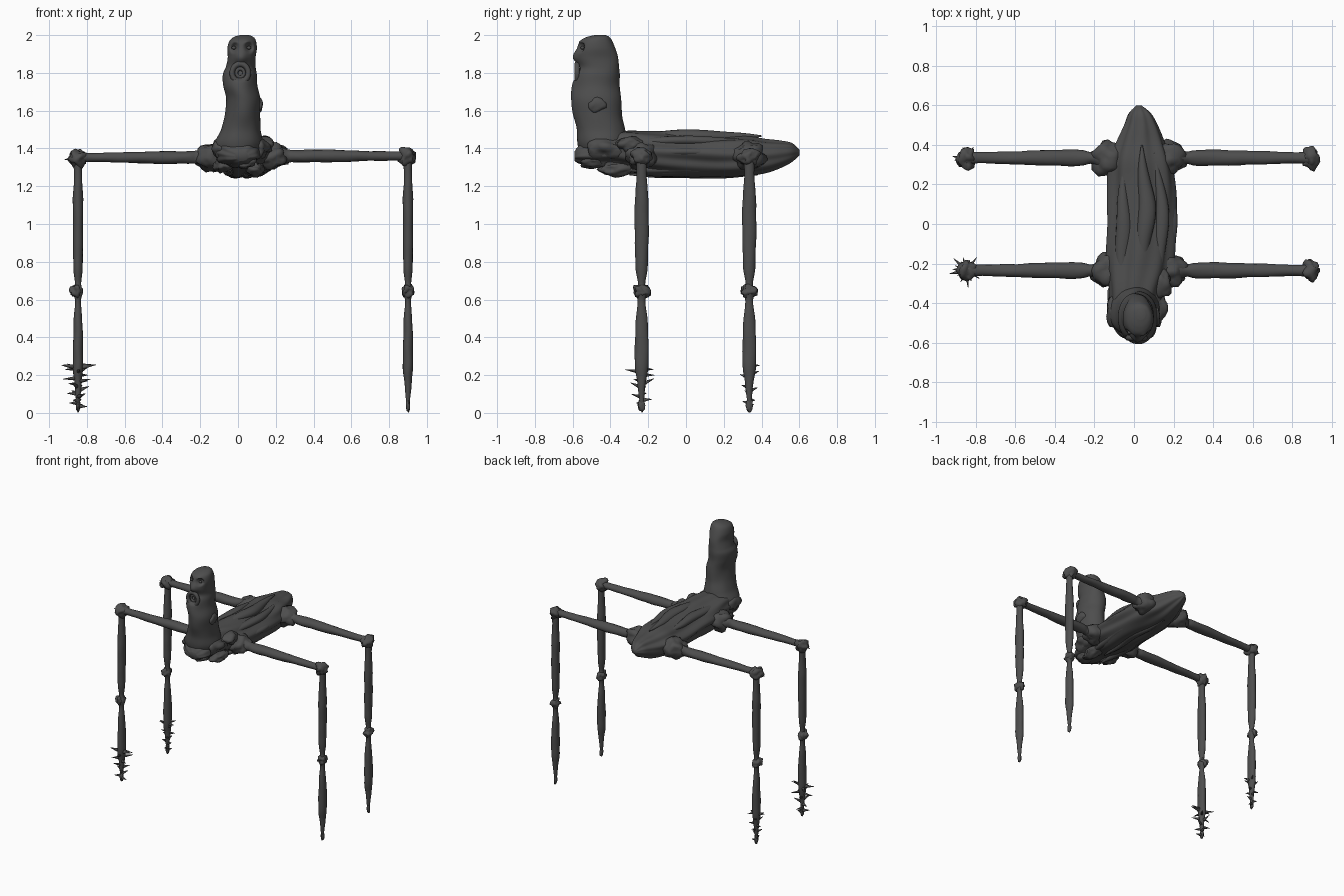
import bpy, bmesh, math, random
from mathutils import Vector, noise

random.seed(4)
cube = bpy.data.objects.get("Cube")
if cube:
    bpy.data.objects.remove(cube)

skin = bpy.data.materials.new("charcoal skin")
skin.use_nodes = True
tone = (0.075, 0.075, 0.075, 1)
skin.diffuse_color = tone
skin.node_tree.nodes["Principled BSDF"].inputs["Base Color"].default_value = tone


def finish(name, bm):
    bmesh.ops.recalc_face_normals(bm, faces=bm.faces)
    for f in bm.faces:
        f.smooth = True
    mesh = bpy.data.meshes.new(name)
    bm.to_mesh(mesh)
    bm.free()
    mesh.materials.append(skin)
    ob = bpy.data.objects.new(name, mesh)
    bpy.context.collection.objects.link(ob)
    return ob


def spline(pts, f):
    """Smooth interpolation through a list of tuples."""
    i = min(int(f), len(pts) - 2)
    t = f - i
    a, b, c, d = (pts[max(0, min(len(pts) - 1, i + k))] for k in (-1, 0, 1, 2))
    return [q + t / 2 * (r - p + t * (2 * p - 5 * q + 4 * r - s + t * (3 * (q - r) + s - p)))
            for p, q, r, s in zip(a, b, c, d)]


def loft(name, axis, stations, sides=16, steps=5, ripple=None):
    """Oval rings along an axis; station = (along, u, v, radius u, radius v)."""
    order = {"x": (1, 2, 0), "y": (0, 2, 1), "z": (0, 1, 2)}[axis]
    bm = bmesh.new()
    rings = []
    for s in range((len(stations) - 1) * steps + 1):
        along, u, v, ru, rv = spline(stations, s / steps)
        ring = []
        for k in range(sides):
            ang = math.tau * k / sides
            m = 1 + (ripple(ang, along) if ripple else 0)
            co = Vector()
            co[order[0]] = u + max(ru, .002) * m * math.cos(ang)
            co[order[1]] = v + max(rv, .002) * m * math.sin(ang)
            co[order[2]] = along
            ring.append(bm.verts.new(co))
        rings.append(ring)
    for a, b in zip(rings, rings[1:]):
        for k in range(sides):
            j = (k + 1) % sides
            bm.faces.new((a[k], a[j], b[j], b[k]))
    bm.faces.new(rings[0])
    bm.faces.new(rings[-1])
    return finish(name, bm)


def sculpt(ob, centre, radius, push):
    """Push the surface near a point with a soft falloff."""
    for v in ob.data.vertices:
        d = (v.co - Vector(centre)).length / radius
        if d < 1:
            v.co += Vector(push) * (1 - d * d) ** 2


def lump(name, centre, size, rough=0.25):
    bm = bmesh.new()
    bmesh.ops.create_icosphere(bm, subdivisions=3, radius=1)
    for v in bm.verts:
        m = 1 + rough * noise.noise(v.co * 1.7 + Vector(centre) * 9)
        v.co = Vector(centre) + Vector([c * s * m for c, s in zip(v.co, size)])
    return finish(name, bm)


def spike(name, base, direction, length, radius):
    bm = bmesh.new()
    bmesh.ops.create_cone(bm, cap_ends=True, segments=8, radius1=radius,
                          radius2=radius * .08, depth=length)
    rot = Vector((0, 0, 1)).rotation_difference(Vector(direction))
    for v in bm.verts:
        v.co = Vector(base) + rot @ (v.co + Vector((0, 0, length / 2)))
    return finish(name, bm)


def ring(name, centre, major, minor):
    """Lip ring facing the front."""
    bm = bmesh.new()
    n, m = 28, 10
    grid = [[bm.verts.new(Vector(centre) + Vector((
        (major + minor * math.cos(b)) * math.cos(a), minor * math.sin(b),
        (major + minor * math.cos(b)) * math.sin(a) * 1.1)))
        for b in (math.tau * j / m for j in range(m))]
        for a in (math.tau * i / n for i in range(n))]
    for i in range(n):
        for j in range(m):
            bm.faces.new((grid[i][j], grid[i - 1][j], grid[i - 1][j - 1], grid[i][j - 1]))
    return finish(name, bm)


# Wrinkled trunk
def folds(ang, y):
    return .035 * math.sin(9 * ang + 3 * y) + .035 * math.sin(5 * ang - 4 * y) \
        + .06 * noise.noise(Vector((math.cos(ang) * 2, math.sin(ang) * 2, y * 4)))


loft("trunk", "y", [
    (-.59, .02, 1.36, .04, .025), (-.56, .01, 1.37, .09, .05), (-.48, .0, 1.38, .12, .08),
    (-.36, .01, 1.39, .135, .1), (-.2, .03, 1.37, .165, .115), (0, .04, 1.36, .165, .115),
    (.2, .04, 1.355, .165, .11), (.32, .035, 1.36, .155, .105), (.42, .035, 1.36, .12, .09),
    (.5, .035, 1.37, .085, .072), (.56, .03, 1.38, .055, .05), (.6, .025, 1.38, .012, .015)],
    72, 8, folds)

# Long raised folds along the back, sides and belly: x, z, width, start, end
for x, z, w, y0, y1 in [(.05, 1.465, .045, -.3, .4), (.13, 1.44, .035, -.36, .36),
                        (-.06, 1.44, .04, -.4, .3), (-.11, 1.37, .03, -.45, .34),
                        (.18, 1.38, .028, -.32, .3), (-.05, 1.28, .035, -.45, .35),
                        (.04, 1.262, .03, -.3, .38), (.12, 1.29, .035, -.4, .4)]:
    mid = (y0 + y1) / 2
    loft("skin_fold", "y", [(y0, x * .8, z, .004, .004), ((y0 + mid) / 2, x, z, w * .7, w * .6),
                            (mid, x + .012, z, w, w * .7), ((y1 + mid) / 2, x, z, w * .7, w * .6),
                            (y1, x * .8, z, .004, .004)], 14, 8,
         lambda a, y: .15 * math.sin(y * 14 + a))

# Crumpled lumps around the chest
for c, s in [((-.09, -.44, 1.4), (.05, .09, .055)), ((.1, -.42, 1.4), (.06, .1, .06)),
             ((.03, -.49, 1.33), (.07, .08, .035)), ((.14, -.3, 1.42), (.05, .07, .04)),
             ((-.08, -.37, 1.31), (.05, .08, .04)), ((.09, -.36, 1.29), (.05, .09, .04))]:
    lump("chest_lump", c, s, .4)

# Upright neck and head
neck = loft("neck_and_head", "z", [
    (1.34, .0, -.45, .1, .1), (1.42, .005, -.445, .13, .13), (1.5, .015, -.45, .107, .128),
    (1.58, .025, -.468, .093, .128), (1.66, .028, -.475, .09, .129), (1.73, .012, -.477, .09, .127),
    (1.79, .01, -.468, .09, .12), (1.83, .015, -.46, .08, .108), (1.88, .02, -.472, .074, .114),
    (1.93, .022, -.475, .078, .102), (1.97, .025, -.475, .07, .085), (1.99, .03, -.465, .052, .06),
    (2, .034, -.455, .025, .03)], 56, 8,
    lambda a, z: .04 * noise.noise(Vector((math.cos(a) * 1.5, math.sin(a) * 1.5, z * 9))))
for x in (-.022, .058):
    sculpt(neck, (x, -.56, 1.935), .035, (0, .035, 0))
    lump("eye", (x, -.548, 1.933), (.012, .01, .009), 0)
    sculpt(neck, (x, -.57, 1.965), .03, (0, -.012, 0))
sculpt(neck, (.018, -.585, 1.885), .05, (0, -.012, 0))
sculpt(neck, (.012, -.585, 1.8), .05, (0, .04, 0))
ring("outer_lip", (.012, -.576, 1.8), .043, .014)
ring("inner_lip", (.012, -.568, 1.8), .02, .009)
lump("throat_bump", (.11, -.47, 1.63), (.022, .05, .04))

# Limbs: four arms reaching sideways, each with a hanging shin
ARM = [(0, .05, .05), (.07, .06, .052), (.15, .032, .035), (.22, .04, .033), (.4, .04, .034),
       (.65, .034, .028), (.88, .028, .024), (1, .032, .03)]
SHIN = [(1.33, .022, .026), (1.25, .022, .027), (1.1, .027, .037), (.9, .026, .036),
        (.76, .024, .03), (.68, .016, .02), (.64, .026, .03), (.59, .016, .02),
        (.5, .022, .03), (.38, .026, .036), (.25, .027, .035), (.17, .02, .024),
        (.1, .014, .016), (.02, .006, .008)]


def rough(a, t):
    return .12 * noise.noise(Vector((math.cos(a), math.sin(a), t * 11)))


for side, start, elbow in (("left", .15, .9), ("right", -.1, -.855)):
    for end, y in (("front", -.235), ("rear", .335)):
        tag = f"{end}_{side}_"
        z = 1.36 if side == "left" else 1.352
        span = elbow - start
        loft(tag + "arm", "x", [(start + f * span, y, z, a, b) for f, a, b in ARM], 16, 6, rough)
        lump(tag + "shoulder", (start + .04 * span, y, z), (.085, .085, .07), .4)
        lump(tag + "elbow", (elbow - .01 * span, y, z - .005), (.045, .052, .045), .5)
        lump(tag + "knee", (elbow, y, .645), (.032, .042, .035), .5)
        shin_x = elbow + (.0 if side == "left" else .008)
        loft(tag + "shin", "z", [(h, shin_x, y, a, b) for h, a, b in SHIN], 16, 5, rough)
        lump(tag + "toe", (shin_x, y, .04), (.011, .018, .034), .3)
        if side == "left":
            continue
        # Thorns on the right feet, spiralling down to the tip
        big = 1 if end == "front" else .7
        for k in range(14):
            h = .25 - .0165 * k
            turn = k * 2.4 + (0 if end == "front" else 1)
            lift = random.uniform(-.1, .5)
            spike(tag + "thorn", (shin_x, y, h),
                  (math.cos(turn), math.sin(turn), lift),
                  big * (.095 - .0035 * k), .014)
        for s in (-1, 1):
            spike(tag + "claw", (shin_x, y, .24), (s, -.2, .15), .09 * big, .018)
        spike(tag + "elbow_thorn", (elbow, y, z - .01), (-1, .1, 0), .065, .014)
